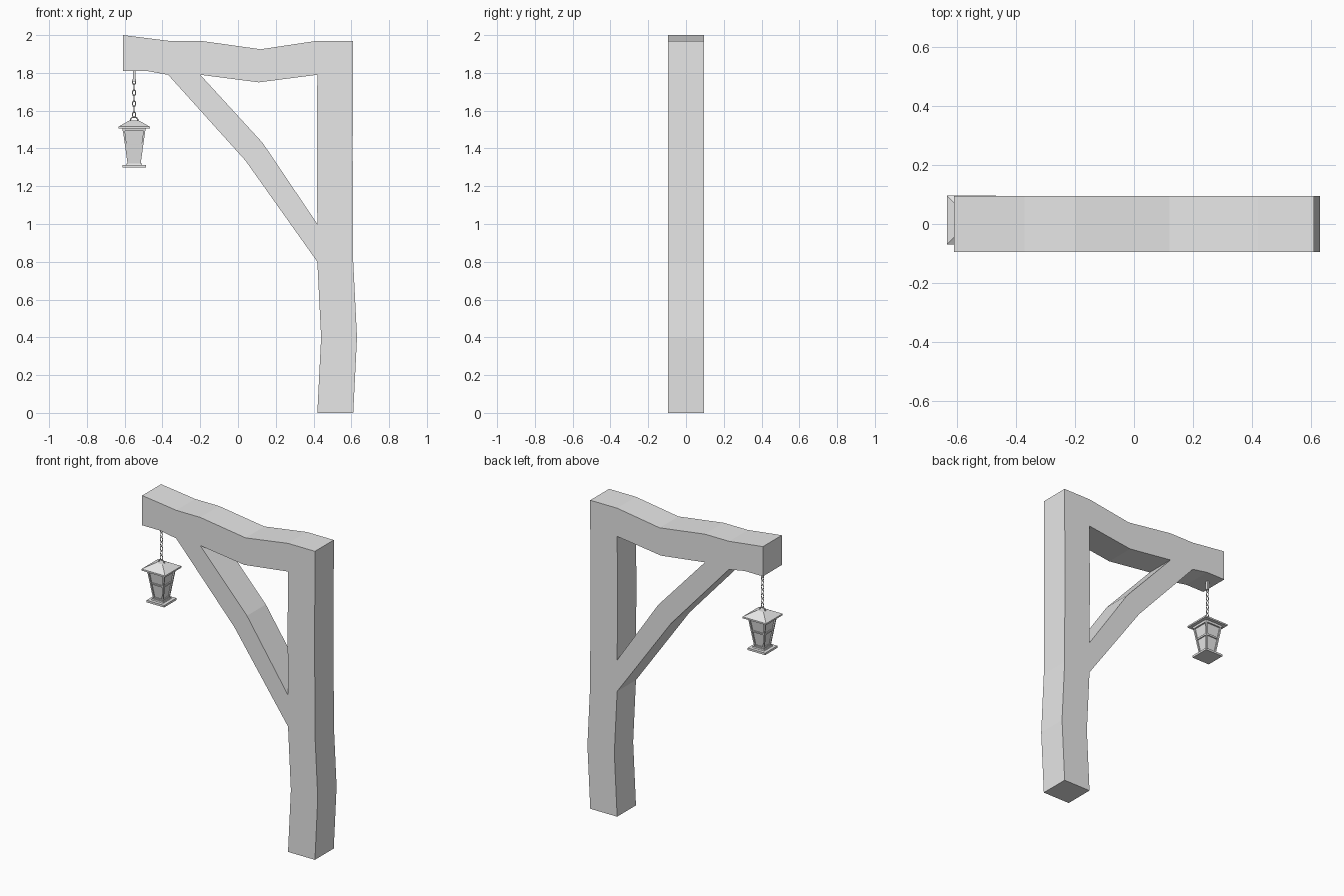
import bpy
import bmesh
from math import pi

cube = bpy.data.objects.get("Cube")
if cube:
    bpy.data.objects.remove(cube, do_unlink=True)

grey = bpy.data.materials.new("plain grey")
grey.use_nodes = True
grey.diffuse_color = (0.8, 0.8, 0.8, 1)
grey.node_tree.nodes["Principled BSDF"].inputs["Base Color"].default_value = (0.8, 0.8, 0.8, 1)


def finish(name, bm):
    """Turn a bmesh into a named grey object."""
    bmesh.ops.recalc_face_normals(bm, faces=bm.faces)
    mesh = bpy.data.meshes.new(name)
    bm.to_mesh(mesh)
    bm.free()
    mesh.materials.append(grey)
    obj = bpy.data.objects.new(name, mesh)
    bpy.context.collection.objects.link(obj)
    return obj


def loft(name, rings):
    """Closed solid through rectangles given as (x, y, z, half_x, half_y)."""
    bm = bmesh.new()
    corners = ((-1, -1), (1, -1), (1, 1), (-1, 1))
    loops = [[bm.verts.new((x + sx * hx, y + sy * hy, z)) for sx, sy in corners]
             for x, y, z, hx, hy in rings]
    for low, high in zip(loops, loops[1:]):
        for i in range(4):
            j = (i + 1) % 4
            bm.faces.new((low[i], low[j], high[j], high[i]))
    bm.faces.new(loops[0])
    bm.faces.new(loops[-1])
    return finish(name, bm)


# Crooked timber frame: strips of paired edge points sharing their joints
post = [((.42, 0), (.61, 0)), ((.44, .4), (.63, .4)), ((.42, .8), (.61, .8)),
        ((.42, 1), (.61, 1)), ((.417, 1.4), (.607, 1.4)),
        ((.42, 1.79), (.61, 1.79)), ((.42, 1.97), (.61, 1.97))]
beam = [((.42, 1.79), (.42, 1.97)), ((.11, 1.75), (.12, 1.925)),
        ((-.2, 1.79), (-.2, 1.97)), ((-.37, 1.79), (-.37, 1.97)),
        ((-.48, 1.81), (-.48, 1.984)), ((-.61, 1.81), (-.61, 2))]
brace = [((-.37, 1.79), (-.2, 1.79)), ((.04, 1.335), (.13, 1.43)),
         ((.42, .8), (.42, 1))]

bm = bmesh.new()
shared = {}


def point(p):
    if p not in shared:
        shared[p] = bm.verts.new((p[0], 0, p[1]))
    return shared[p]


for strip in (post, beam, brace):
    for (a, b), (c, d) in zip(strip, strip[1:]):
        bm.faces.new([point(p) for p in (a, b, d, c)])
frame = finish("timber_frame", bm)
thick = frame.modifiers.new("thickness", "SOLIDIFY")
thick.thickness = 0.19
thick.offset = 0

# Lantern position
LX, LY = -0.55, 0.0135


def square_stack(name, levels):
    return loft(name, [(LX, LY, z, h, h) for z, h in levels])


square_stack("lantern_base", [(1.30, .062), (1.313, .062), (1.313, .042), (1.321, .04)])
square_stack("lantern_roof", [(1.505, .083), (1.515, .083), (1.534, .05), (1.549, .022)])
square_stack("lantern_glass", [(1.315, .027), (1.505, .052)])
square_stack("lantern_top_rim", [(1.492, .06), (1.506, .062)])

# Tapered corner posts
BOTTOM, TOP = 1.315, 1.5


def body_half(z):
    """Half width of the tapered lantern body at a height."""
    return .034 + .026 * (z - BOTTOM) / (TOP - BOTTOM)


for sx in (-1, 1):
    for sy in (-1, 1):
        rings = []
        for z in (BOTTOM, TOP):
            c = body_half(z) - .005
            rings.append((LX + sx * c, LY + sy * c, z, .005, .005))
        loft("lantern_corner_post", rings)

# Crossbars and lower rails on the four sides
for z in (1.326, 1.42):
    for s in (-1, 1):
        side, front = [], []
        for level in (z - .005, z + .005):
            h = body_half(level)
            c = s * (h - .005)
            side.append((LX + c, LY, level, .004, h - .005))
            front.append((LX, LY + c, level, h - .005, .004))
        loft("lantern_side_bar", side)
        loft("lantern_front_bar", front)


def ring(name, z, radius, wire, turn=0, stretch=1):
    """Upright ring, optionally stretched into a chain link."""
    bpy.ops.mesh.primitive_torus_add(
        major_segments=16, minor_segments=6, major_radius=radius, minor_radius=wire,
        location=(LX, LY, z), rotation=(pi / 2, 0, turn))
    obj = bpy.context.object
    obj.name = name
    obj.scale.y = stretch
    obj.data.materials.append(grey)
    bpy.ops.object.shade_smooth()


# Carrying ring, chain and hanger
ring("lantern_ring", 1.547, .02, .0035)
LINKS = 7
for i in range(LINKS):
    ring("chain_link", 1.579 + i * .029, .0085, .0025, turn=(i % 2) * pi / 2, stretch=1.7)
loft("chain_hanger", [(LX, LY, z, .007, .007) for z in (1.755, 1.83)])
